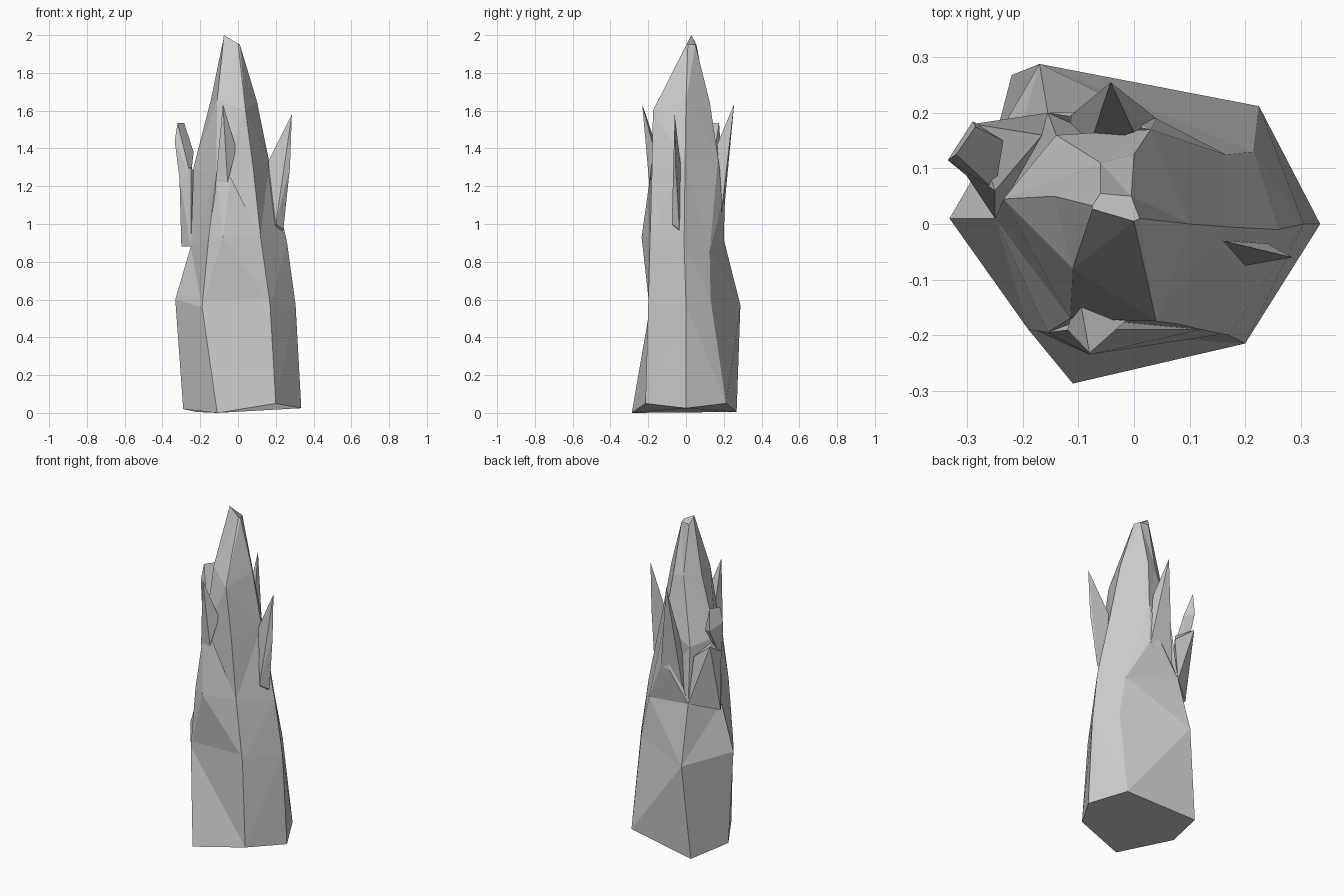
import bpy, bmesh

def finish(name, bm):
    bmesh.ops.recalc_face_normals(bm, faces=bm.faces[:])
    me = bpy.data.meshes.new(name)
    bm.to_mesh(me)
    bm.free()
    ob = bpy.data.objects.new(name, me)
    bpy.context.collection.objects.link(ob)
    return ob

def loft(name, rings):
    bm = bmesh.new()
    vs = [[bm.verts.new(p) for p in r] for r in rings]
    n = len(rings[0])
    for a, b in zip(vs, vs[1:]):
        for i in range(n):
            j = (i + 1) % n
            bm.faces.new((a[i], a[j], b[j], b[i]))
    bm.faces.new(vs[0][::-1])
    bm.faces.new(vs[-1])
    bmesh.ops.triangulate(bm, faces=[f for f in bm.faces if len(f.verts) == 4])
    return finish(name, bm)

def hull(name, pts):
    bm = bmesh.new()
    for p in pts:
        bm.verts.new(p)
    res = bmesh.ops.convex_hull(bm, input=bm.verts[:])
    loose = [v for v in bm.verts if not v.link_faces]
    bmesh.ops.delete(bm, geom=loose, context='VERTS')
    return finish(name, bm)

# Trunk: six-sided rings, order right, front right, front left, left, back left, back right
base = [(.335, 0, .025), (.2, -.215, .05), (-.11, -.287, 0), (-.29, 0, .02), (-.22, .268, .005), (.225, .212, .05)]
belly = [(.305, 0, .57), (.17, -.2, .57), (-.19, -.19, .56), (-.332, .01, .6), (-.17, .288, .57), (.215, .13, .6)]
waist = [(.26, -.01, .9), (.12, -.19, .93), (-.155, -.195, .93), (-.25, .01, .88), (-.155, .2, .92), (.165, .125, .85)]
shoulder = [(.165, -.005, 1.33), (.08, -.18, 1.3), (-.115, -.17, 1.25), (-.235, .045, 1.3), (-.14, .16, 1.25), (.03, .17, 1.35)]
neck = [(.1, 0, 1.65), (.04, -.175, 1.6), (-.11, -.08, 1.66), (-.143, .05, 1.66), (-.06, .11, 1.66), (0, .125, 1.65)]
tip = [(.01, .01, 1.95), (0, .005, 1.955), (-.075, .027, 2), (-.075, .033, 1.99), (-.06, .055, 1.95), (-.005, .05, 1.95)]
loft("broken_trunk", [base, belly, waist, shoulder, neck, tip])

# Splinters around the break
hull("front_bulge", [(-.08, -.235, .93), (-.19, -.185, .56), (.16, -.198, .6), (.12, -.19, .93),
                     (-.155, -.195, .93), (-.11, -.19, 1.25), (-.04, -.19, 1.25), (0, -.05, .9)])
hull("front_splinter", [(-.08, -.232, 1.635), (-.12, -.19, 1.2), (-.055, -.195, 1.22),
                        (-.01, -.17, 1.4), (-.1, -.12, 1.3)])
hull("back_splinter", [(-.042, .255, 1.635), (-.045, .21, 1.4), (.04, .19, 1.08),
                       (0, .165, 1.42), (-.12, .19, .95), (-.08, .14, 1.2)])
hull("back_wedge", [(.04, .19, 1.1), (.165, .125, .85), (-.155, .2, .92), (-.03, .205, 1.1),
                    (.03, .17, 1.35), (0, 0, .9)])
hull("right_splinter", [(.285, -.06, 1.58), (.16, -.03, 1.33), (.275, -.055, 1.3),
                        (.24, -.035, .97), (.2, -.075, 1.0), (.18, -.03, .95)])

# Left splinter: chisel-ended blade
hull("left_splinter", [(-.32, .125, 1.535), (-.285, .175, 1.535), (-.335, .115, 1.44), (-.29, .185, 1.4),
                       (-.235, .15, 1.38), (-.25, .06, 1.25), (-.305, .09, 1.2)])
hull("left_splinter_root", [(-.3, .09, .88), (-.25, .01, .88), (-.155, .2, .92), (-.29, .18, 1.3),
                            (-.31, .1, 1.25), (-.25, .06, 1.3), (-.165, .16, 1.2)])
